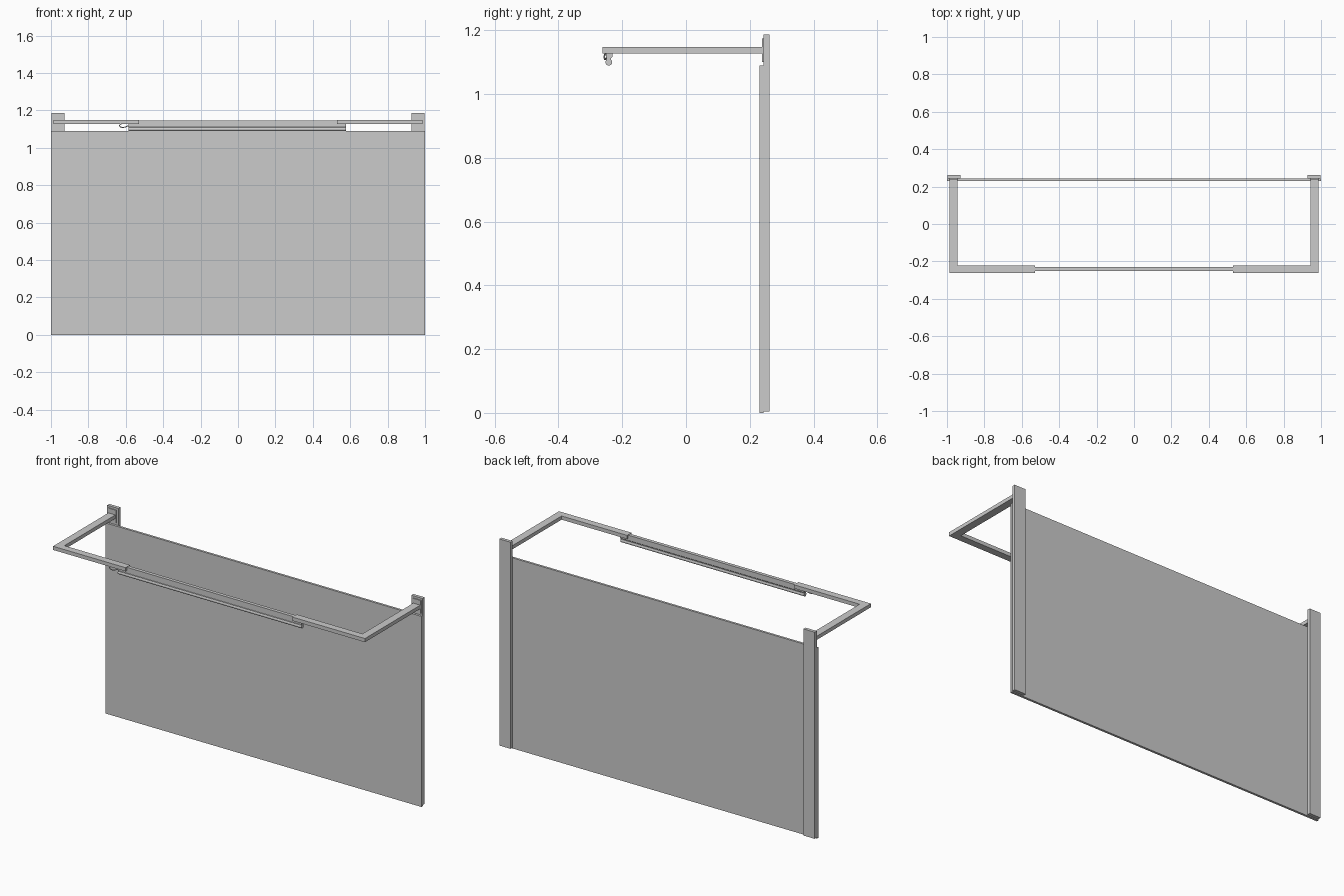
import bpy, bmesh, math
from mathutils import Vector

if "Cube" in bpy.data.objects:
    bpy.data.objects.remove(bpy.data.objects["Cube"])


def prism(name, pts, axis, lo, hi):
    """Extrude a closed 2D outline along x (pts = y,z) or z (pts = x,y)."""
    bm = bmesh.new()
    if axis == 'x':
        vs = [bm.verts.new((lo, a, b)) for a, b in pts]
        step = Vector((hi - lo, 0, 0))
    else:
        vs = [bm.verts.new((a, b, lo)) for a, b in pts]
        step = Vector((0, 0, hi - lo))
    face = bm.faces.new(vs)
    new = bmesh.ops.extrude_face_region(bm, geom=[face])['geom']
    bmesh.ops.translate(bm, vec=step, verts=[v for v in new if isinstance(v, bmesh.types.BMVert)])
    bmesh.ops.recalc_face_normals(bm, faces=bm.faces)
    mesh = bpy.data.meshes.new(name)
    bm.to_mesh(mesh)
    bm.free()
    ob = bpy.data.objects.new(name, mesh)
    bpy.context.collection.objects.link(ob)
    return ob


def box(name, x, y, z):
    return prism(name, [(x[0], y[0]), (x[1], y[0]), (x[1], y[1]), (x[0], y[1])], 'z', *z)


def mirrored(ob):
    ob.modifiers.new("mirror", 'MIRROR').use_axis[0] = True
    return ob


# Board and its rear posts
box("board", (-1, 1), (0.23, 0.243), (0, 1.09))
mirrored(box("rear_post", (0.927, 0.998), (0.243, 0.262), (0.005, 1.187)))

# Mounting plates on the post tops
mirrored(box("mount_plate", (0.94, 0.99), (0.238, 0.243), (1.10, 1.175)))

# L-shaped arms reaching forward and turning inward
arm = [(0.943, 0.24), (0.987, 0.24), (0.987, -0.262), (0.528, -0.262),
       (0.528, -0.222), (0.943, -0.222)]
mirrored(prism("support_arm", arm, 'z', 1.127, 1.148))

# Slim rail joining the two arms
box("lamp_rail", (-0.53, 0.53), (-0.251, -0.231), (1.125, 1.146))

# Lamp body with a flared lower lip
body = [(-0.251, 1.128), (-0.231, 1.128), (-0.231, 1.116), (-0.235, 1.112),
        (-0.235, 1.10), (-0.249, 1.10), (-0.249, 1.112), (-0.251, 1.116)]
prism("lamp_body", body, 'x', -0.585, 0.578)

# Round lamp tube under the body
tube = [(-0.242 + 0.0105 * math.cos(i * math.tau / 24),
         1.1 + 0.0105 * math.sin(i * math.tau / 24)) for i in range(24)]
ob = prism("lamp_tube", tube, 'x', -0.585, 0.578)
bpy.context.view_layer.objects.active = ob
ob.select_set(True)
bpy.ops.object.shade_smooth_by_angle(angle=math.radians(35))

# Short power cord curling from the lamp's left end
curve = bpy.data.curves.new("power_cord", 'CURVE')
curve.dimensions = '3D'
curve.bevel_depth = 0.0025
curve.bevel_resolution = 2
path = [(-0.58, -0.245, 1.12), (-0.60, -0.25, 1.112), (-0.615, -0.254, 1.108),
        (-0.632, -0.256, 1.112), (-0.634, -0.256, 1.124), (-0.62, -0.25, 1.13)]
sp = curve.splines.new('NURBS')
sp.points.add(len(path) - 1)
for p, co in zip(sp.points, path):
    p.co = (*co, 1)
sp.use_endpoint_u = True
sp.order_u = 3
sp.resolution_u = 5
bpy.context.collection.objects.link(bpy.data.objects.new("power_cord", curve))
